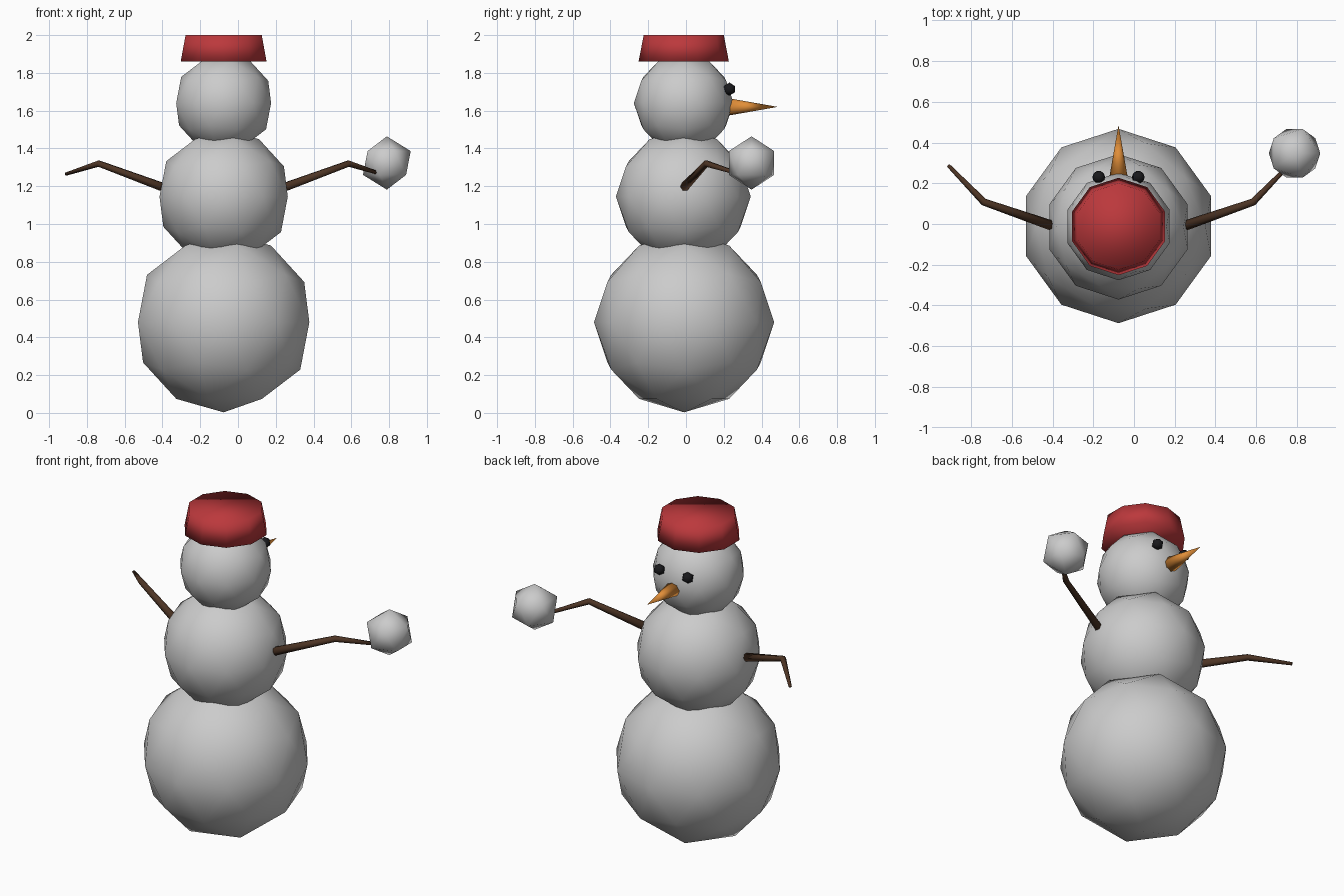
import bpy, bmesh
from math import pi, cos, sin
from mathutils import Vector, Matrix

if "Cube" in bpy.data.objects:
    bpy.data.objects.remove(bpy.data.objects["Cube"])

CX, CY = -0.076, -0.01   # axis of the body


def material(name, rgb):
    m = bpy.data.materials.new(name)
    m.diffuse_color = (*rgb, 1)
    m.use_nodes = True
    m.node_tree.nodes["Principled BSDF"].inputs["Base Color"].default_value = m.diffuse_color
    return m


RED = material("red felt", (0.5, 0.04, 0.045))
ORANGE = material("orange carrot", (0.75, 0.27, 0.04))
BROWN = material("brown wood", (0.075, 0.035, 0.018))
BLACK = material("black coal", (0.01, 0.01, 0.012))


def finish(name, bm, mat=None, smooth=True):
    bmesh.ops.recalc_face_normals(bm, faces=bm.faces)
    for f in bm.faces:
        f.smooth = smooth
    me = bpy.data.meshes.new(name)
    bm.to_mesh(me)
    bm.free()
    if mat:
        me.materials.append(mat)
    ob = bpy.data.objects.new(name, me)
    bpy.context.collection.objects.link(ob)
    return ob


def ball(name, centre, radius, subdivisions, mat=None):
    bm = bmesh.new()
    bmesh.ops.create_icosphere(bm, subdivisions=subdivisions, radius=radius,
                               matrix=Matrix.Translation(centre))
    return finish(name, bm, mat)


def cone(name, centre, r1, r2, depth, sides, rotation, mat):
    bm = bmesh.new()
    bmesh.ops.create_cone(bm, cap_ends=True, segments=sides, radius1=r1, radius2=r2,
                          depth=depth, matrix=Matrix.Translation(centre) @ rotation)
    return finish(name, bm, mat)


def stick(name, points, radii, sides, mat):
    """Tapered tube through the points, capped at both ends."""
    bm = bmesh.new()
    pts = [Vector(p) for p in points]
    rings = []
    for i, (p, r) in enumerate(zip(pts, radii)):
        t = Vector()
        if i > 0:
            t += (p - pts[i - 1]).normalized()
        if i < len(pts) - 1:
            t += (pts[i + 1] - p).normalized()
        u = t.cross(Vector((0, 0, 1))).normalized()
        v = u.cross(t).normalized()
        rings.append([bm.verts.new(p + r * (cos(a) * u + sin(a) * v))
                      for a in (2 * pi * k / sides for k in range(sides))])
    for a, b in zip(rings, rings[1:]):
        for k in range(sides):
            n = (k + 1) % sides
            bm.faces.new((a[k], a[n], b[n], b[k]))
    bm.faces.new(rings[0])
    bm.faces.new(rings[-1])
    return finish(name, bm, mat)


# Snow body
ball("body_bottom", (CX, CY, 0.48), 0.477, 2)
ball("body_middle", (CX, CY - 0.004, 1.145), 0.357, 2)
ball("head", (CX, CY - 0.002, 1.64), 0.264, 2)

# Ten-sided hat, narrower at the top
cone("hat", (CX, CY - 0.002, 1.93), 0.239, 0.212, 0.14, 10, Matrix.Identity(4), RED)

# Carrot nose pointing to +y
cone("nose", (CX, 0.355, 1.62), 0.046, 0.0, 0.262, 8, Matrix.Rotation(-pi / 2, 4, 'X'), ORANGE)

# Eyes and arms on both sides
for side, s in (("right", 1), ("left", -1)):
    ball("eye_" + side, (CX + s * 0.097, 0.23, 1.714), 0.035, 1, BLACK)
    stick("arm_" + side,
          [(CX + s * 0.33, -0.007, 1.198), (CX + s * 0.661, 0.108, 1.32),
           (CX + s * 0.835, 0.287, 1.264)],
          (0.025, 0.018, 0.009), 6, BROWN)

# Snowball held by one arm
ball("snowball", (0.788, 0.347, 1.323), 0.141, 1)
